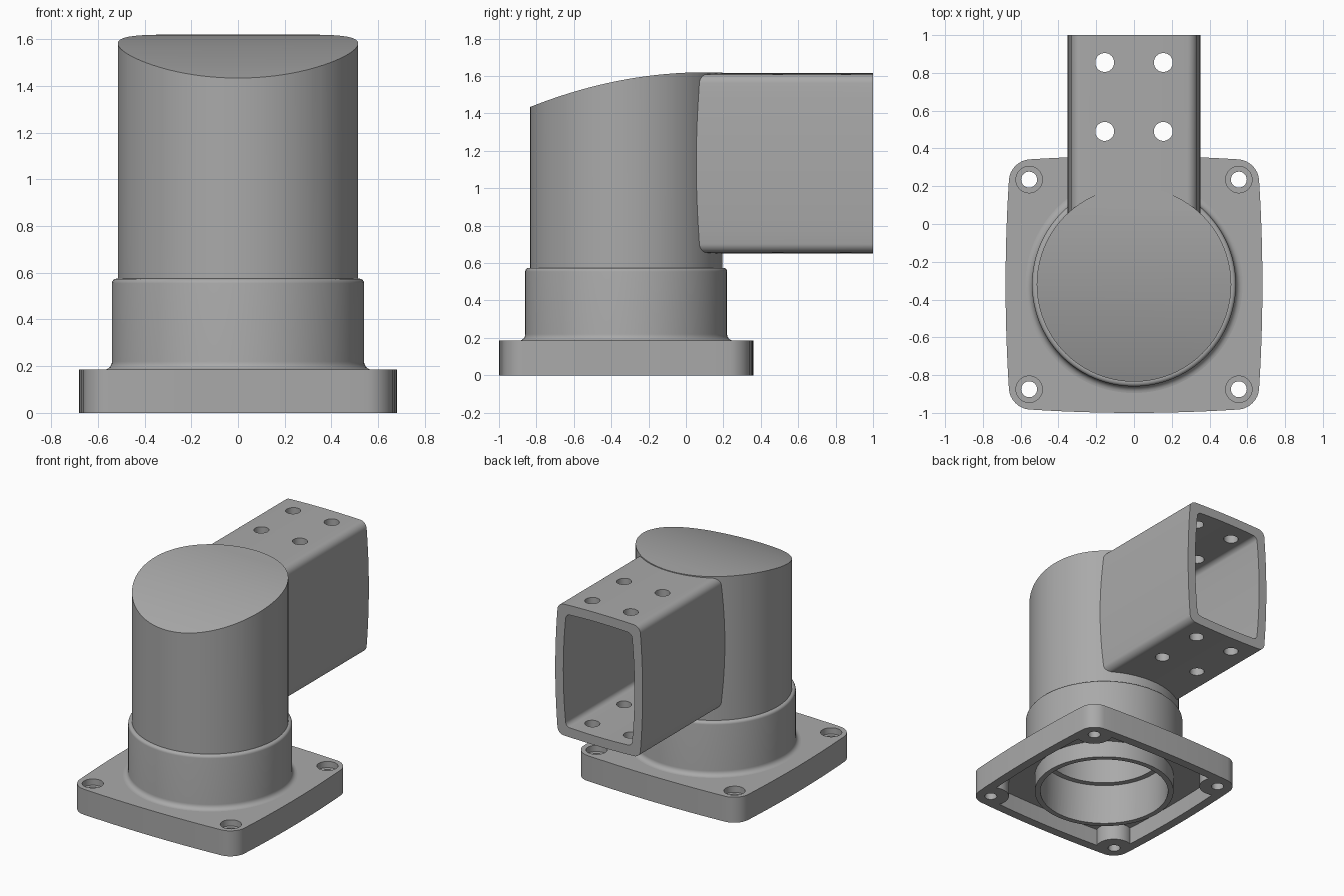
import bpy, bmesh
from math import sin, cos, pi
from mathutils import Vector

if "Cube" in bpy.data.objects:
    bpy.data.objects.remove(bpy.data.objects["Cube"])

CY = -0.32      # centre line of the column
TZ = 1.1325     # centre height of the square tube

grey = bpy.data.materials.new("cast_grey")
grey.use_nodes = True
grey.diffuse_color = (0.4, 0.4, 0.4, 1)
grey.node_tree.nodes["Principled BSDF"].inputs["Base Color"].default_value = (0.4, 0.4, 0.4, 1)


def finish(name, bm):
    bmesh.ops.remove_doubles(bm, verts=bm.verts, dist=1e-5)
    bmesh.ops.recalc_face_normals(bm, faces=bm.faces)
    mesh = bpy.data.meshes.new(name)
    bm.to_mesh(mesh)
    bm.free()
    mesh.materials.append(grey)
    ob = bpy.data.objects.new(name, mesh)
    bpy.context.collection.objects.link(ob)
    return ob


def prism(name, points, lo, hi, place):
    """Extrude a 2D outline between lo and hi; place maps (u, v, h) to xyz."""
    bm = bmesh.new()
    rings = [[bm.verts.new(place(u, v, h)) for u, v in points] for h in (lo, hi)]
    bm.faces.new(rings[0])
    bm.faces.new(rings[1])
    n = len(points)
    for i in range(n):
        j = (i + 1) % n
        bm.faces.new((rings[0][i], rings[0][j], rings[1][j], rings[1][i]))
    return finish(name, bm)


def lathe(name, profile, segments=96):
    """Revolve an (r, z) profile that starts and ends on the column axis."""
    bm = bmesh.new()
    verts = [bm.verts.new((r, CY, z)) for r, z in profile]
    edges = [bm.edges.new(pair) for pair in zip(verts, verts[1:])]
    bmesh.ops.spin(bm, geom=verts + edges, cent=(0, CY, 0), axis=(0, 0, 1),
                   angle=2 * pi, steps=segments, use_merge=True)
    return finish(name, bm)


def bulged_box(a, b, r, bulge_a, bulge_b):
    """Rounded rectangle whose sides bow gently outward."""
    pts = []
    for k in range(4):
        sx, sy = ((1, 1), (-1, 1), (-1, -1), (1, -1))[k]
        for i in range(9):
            t = (k + i / 8) * pi / 2
            pts.append(Vector((sx * (a - r) + r * cos(t), sy * (b - r) + r * sin(t))))
    full = []
    for i, p in enumerate(pts):
        q = pts[(i + 1) % len(pts)]
        steps = 12 if (q - p).length > 2 * r else 1
        full += [p.lerp(q, s / steps) for s in range(steps)]
    return [(x + bulge_a * x / a * (1 - (y / b) ** 2),
             y + bulge_b * y / b * (1 - (x / a) ** 2)) for x, y in full]


def circle(r, n=48):
    return [(r * cos(2 * pi * i / n), r * sin(2 * pi * i / n)) for i in range(n)]


def upright(x, y):
    return lambda u, v, h: (x + u, y + v, h)


def along_y(u, v, h):
    return (u, h, TZ + v)


def along_x(u, v, h):
    return (h, u, v)


def carve(ob, cutters, operation="DIFFERENCE"):
    """Apply boolean cutters to a part, then discard them."""
    for c in cutters:
        mod = ob.modifiers.new("cut", "BOOLEAN")
        mod.operation, mod.solver, mod.object = operation, "EXACT", c
    graph = bpy.context.evaluated_depsgraph_get()
    graph.update()
    mesh = bpy.data.meshes.new_from_object(ob.evaluated_get(graph))
    ob.modifiers.clear()
    ob.data = mesh
    for c in cutters:
        bpy.data.objects.remove(c)


# Flange plate: hollow underneath, with corner bosses around the bolt holes
corners = [(sx * 0.555, CY + sy * 0.555) for sx in (-1, 1) for sy in (-1, 1)]
flange = prism("base_flange", bulged_box(0.655, 0.655, 0.1, 0.025, 0.025),
               0, 0.185, upright(0, CY))
cavity = prism("cavity", bulged_box(0.59, 0.59, 0.05, 0.025, 0.025),
               -0.1, 0.125, upright(0, CY))
carve(cavity, [prism("boss", circle(0.125), -0.2, 0.2, upright(*c)) for c in corners])
cuts = [cavity, prism("opening", circle(0.46, 96), -0.2, 0.3, upright(0, CY))]
for c in corners:
    cuts.append(prism("bolt_hole", circle(0.042), -0.2, 0.3, upright(*c)))
    cuts.append(prism("counterbore", circle(0.07), 0.14, 0.3, upright(*c)))
carve(flange, cuts)

# Column: spigot ring, filleted collar and shaft in one turned profile
fillet = [(0.575 - 0.035 * sin(i * pi / 12), 0.22 - 0.035 * cos(i * pi / 12)) for i in range(7)]
shoulder = [(0.52 + 0.02 * cos(i * pi / 8), 0.555 + 0.02 * sin(i * pi / 8)) for i in range(5)]
column = lathe("column", [(0, 0), (0.478, 0), (0.478, 0.16), (0.575, 0.16)] + fillet
               + shoulder + [(0.515, 0.575), (0.515, 1.8), (0, 1.8)])

# Curved sloping cap on top of the column
cap = [(0.1 - 1.1 * i / 32, 1.62 - (1.1 * i / 32) ** 2 / 4.7) for i in range(33)]
cap_tool = prism("cap", [(0.4, 2.1), (0.4, 1.62)] + cap + [(-1, 2.1)], -0.8, 0.8, along_x)
inner = bulged_box(0.265, 0.408, 0.03, 0.022, 0.0075)
bore = [(0, -0.1), (0.44, -0.1), (0.44, 0.3), (0.4, 0.3), (0.4, 1.37), (0, 1.37)]
carve(column, [cap_tool, lathe("bore", bore),
               prism("tube_passage", inner, -0.2, 0.6, along_y)])

# Square tube: bowed sides, open end and drilled top and bottom
tube = prism("square_tube", bulged_box(0.33, 0.475, 0.045, 0.022, 0.0075),
             -0.25, 1, along_y)
cuts = [prism("tube_inside", inner, -0.5, 1.2, along_y),
        prism("trim", circle(0.46, 96), 0, 2, upright(0, CY))]
cuts += [prism("drill", circle(0.05), 0.3, 2, upright(x, y))
         for x in (-0.155, 0.155) for y in (0.49, 0.855)]
carve(tube, cuts)

# Smooth rounded surfaces while keeping machined edges crisp
bpy.ops.object.select_all(action="DESELECT")
for ob in (flange, column, tube):
    ob.select_set(True)
bpy.context.view_layer.objects.active = column
bpy.ops.object.shade_smooth_by_angle(angle=0.5)
